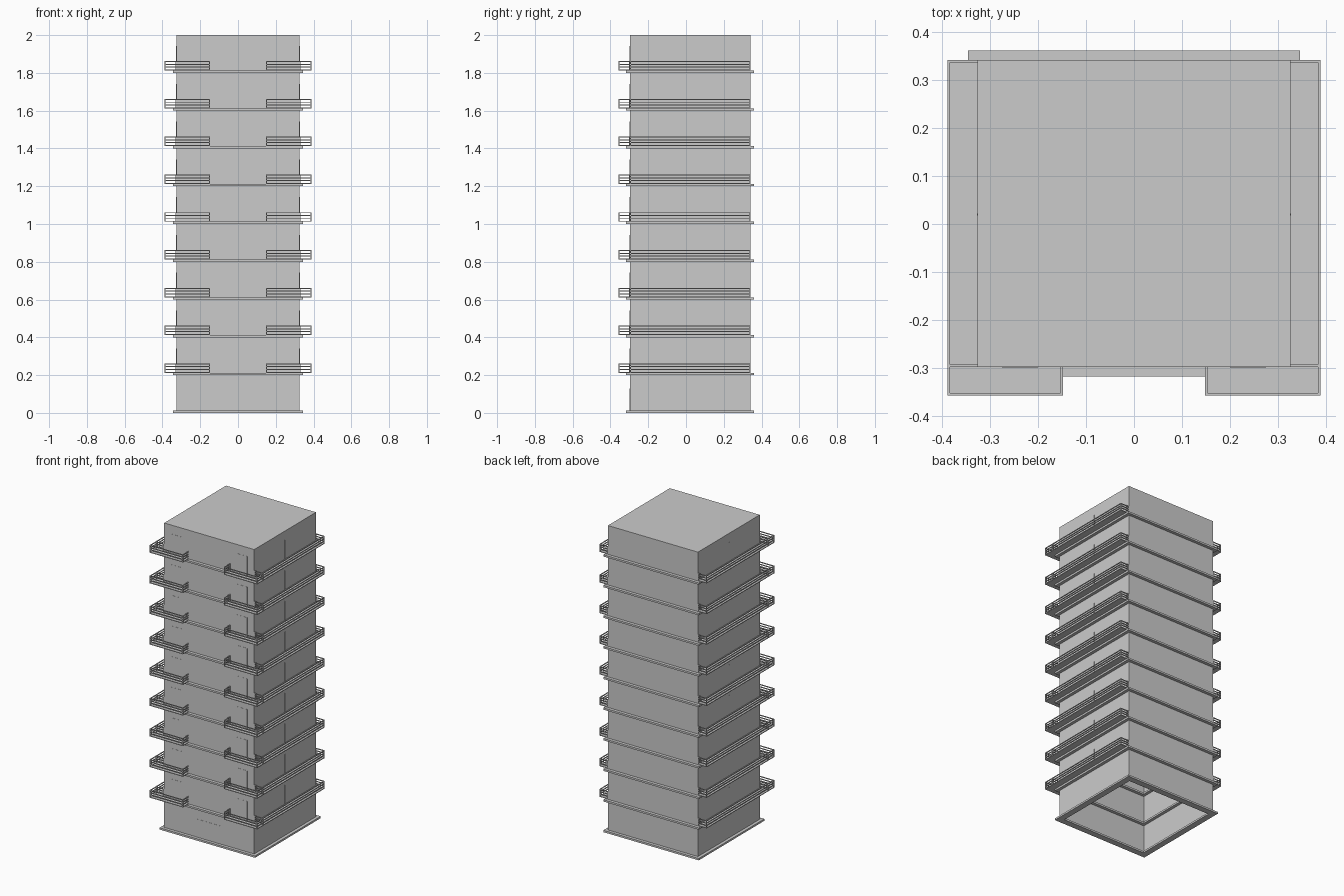
import bpy, bmesh

if "Cube" in bpy.data.objects:
    bpy.data.objects.remove(bpy.data.objects["Cube"])

X, Y0, Y1 = 0.325, -0.297, 0.341   # tower walls
BX, BY = 0.388, -0.357             # balcony outer edges
STOREY, R = 0.2, 0.005             # storey height, rail thickness


def box(bm, x0, x1, y0, y1, z0, z1):
    vs = bmesh.ops.create_cube(bm, size=1)["verts"]
    for v in vs:
        v.co.x = x1 if v.co.x > 0 else x0
        v.co.y = y1 if v.co.y > 0 else y0
        v.co.z = z1 if v.co.z > 0 else z0


def finish(bm, name, mirror=False, floors=1):
    bmesh.ops.recalc_face_normals(bm, faces=bm.faces)
    me = bpy.data.meshes.new(name)
    bm.to_mesh(me)
    bm.free()
    ob = bpy.data.objects.new(name, me)
    bpy.context.collection.objects.link(ob)
    if mirror:
        ob.modifiers.new("Mirror", "MIRROR")
    if floors > 1:
        a = ob.modifiers.new("Floors", "ARRAY")
        a.count = floors
        a.use_relative_offset = False
        a.use_constant_offset = True
        a.constant_offset_displace = (0, 0, STOREY)
    return ob


# Tower shell, open underneath
bm = bmesh.new()
box(bm, -X, X, Y0, Y1, 0, 2)
bm.normal_update()
bottom = [f for f in bm.faces if f.normal.z < -0.9]
bmesh.ops.delete(bm, geom=bottom, context="FACES_ONLY")
finish(bm, "tower_walls")

# Ledge ring around every floor, reaching slightly inside
bm = bmesh.new()
o, i = 0.02, 0.02
rings = []
for d, z in ((o, 0), (o, 0.012), (-i, 0.012), (-i, 0)):
    rings.append([bm.verts.new(c) for c in (
        (-X - d, Y0 - d, z), (X + d, Y0 - d, z),
        (X + d, Y1 + d, z), (-X - d, Y1 + d, z))])
for k in range(4):
    a, b = rings[k], rings[(k + 1) % 4]
    for j in range(4):
        n = (j + 1) % 4
        bm.faces.new((a[j], a[n], b[n], b[j]))
finish(bm, "floor_ledges", floors=10)

# Balcony floors: side strip and front corner
Z = 0.212
bm = bmesh.new()
box(bm, X, BX, Y0, Y1, Z, Z + 0.005)
box(bm, 0.148, BX, BY, Y0, Z, Z + 0.005)
finish(bm, "balcony_floors", mirror=True, floors=9)

# Balcony railings: horizontal bars on three sides
bm = bmesh.new()
for z in (Z + 0.016, Z + 0.030, Z + 0.045):
    box(bm, BX - R, BX, Y0, Y1, z, z + R)
    for y in (Y0, Y1 - R):
        box(bm, X, BX - R, y, y + R, z, z + R)
    box(bm, 0.148, BX, BY, BY + R, z, z + R)
    for x in (0.148, BX - R):
        box(bm, x, x + R, BY + R, Y0, z, z + R)
finish(bm, "balcony_rails", mirror=True, floors=9)

# Railing posts at the balcony corners
bm = bmesh.new()
for x, y in ((BX - R, Y0), (BX - R, Y1 - R), (BX - R, BY), (0.148, BY),
             (X, Y0), (X, Y1 - R), (0.148, Y0 - R)):
    box(bm, x, x + R, y, y + R, Z + 0.005, Z + 0.05)
finish(bm, "railing_posts", mirror=True, floors=9)

# Thin balcony doors on the front and window mullions on the sides
bm = bmesh.new()
box(bm, 0.2, 0.275, Y0 - 0.001, Y0, Z, Z + 0.13)
box(bm, X, X + 0.002, 0.018, 0.022, Z, Z + 0.13)
finish(bm, "balcony_doors", mirror=True, floors=9)

# Street entrance
bm = bmesh.new()
box(bm, -0.1, 0.1, Y0 - 0.001, Y0, 0.012, 0.13)
finish(bm, "entrance_door")
